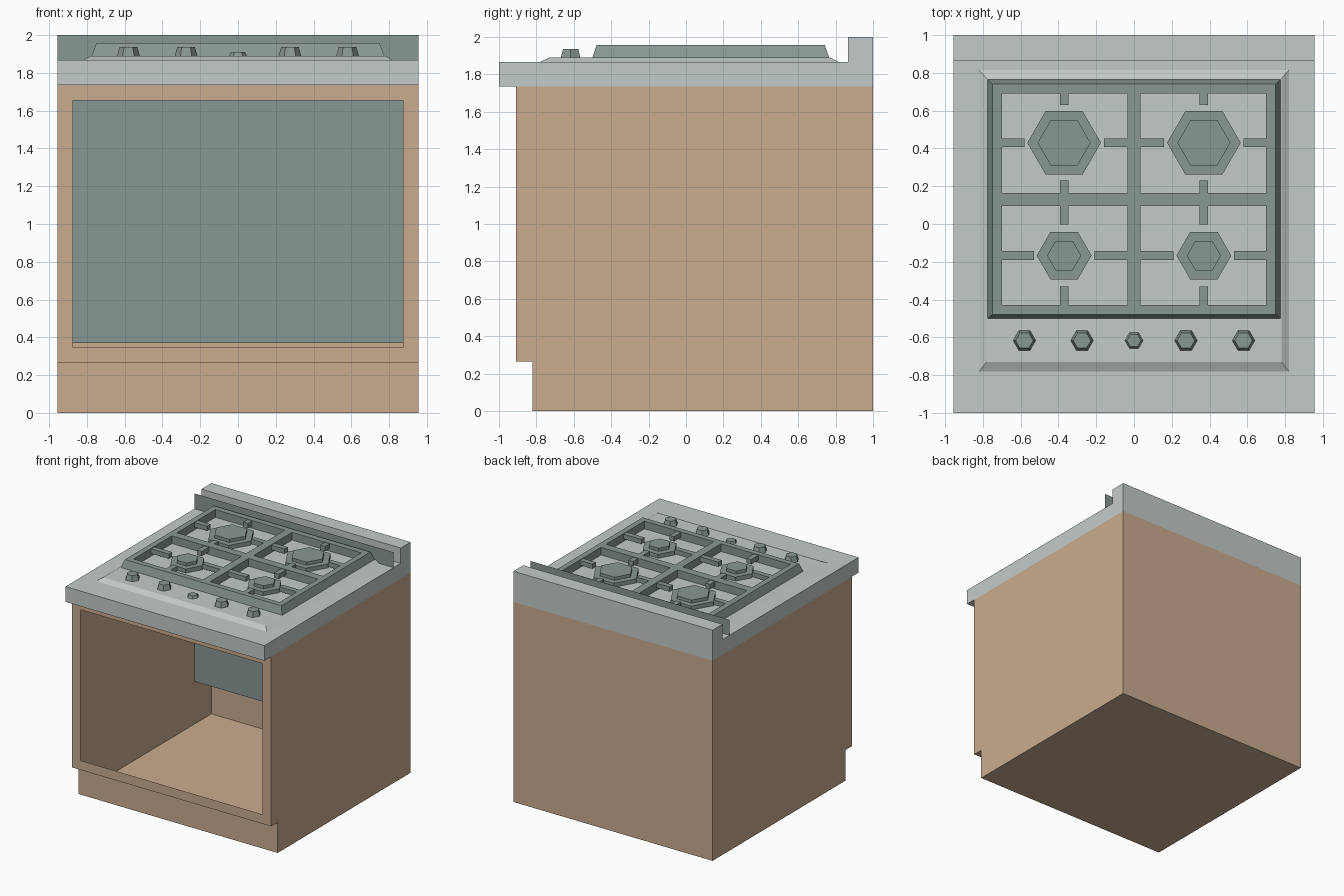
import bpy
import bmesh
from math import cos, sin, pi

cube = bpy.data.objects.get("Cube")
if cube:
    bpy.data.objects.remove(cube)


def material(name, color):
    mat = bpy.data.materials.new(name)
    mat.use_nodes = True
    mat.diffuse_color = (*color, 1)
    mat.node_tree.nodes["Principled BSDF"].inputs["Base Color"].default_value = (*color, 1)
    return mat


wood = material("tan wood", (0.59, 0.415, 0.275))
steel = material("light steel", (0.55, 0.595, 0.59))
iron = material("grey green iron", (0.25, 0.31, 0.30))


def finish(name, bm, mat, fix_normals=True):
    if fix_normals:
        bmesh.ops.recalc_face_normals(bm, faces=bm.faces)
    mesh = bpy.data.meshes.new(name)
    bm.to_mesh(mesh)
    bm.free()
    mesh.materials.append(mat)
    obj = bpy.data.objects.new(name, mesh)
    bpy.context.collection.objects.link(obj)
    return obj


def rect(x0, x1, y0, y1, z):
    return [(x0, y0, z), (x1, y0, z), (x1, y1, z), (x0, y1, z)]


def hexagon(x, y, r, z):
    return [(x + r * cos(i * pi / 3), y + r * sin(i * pi / 3), z) for i in range(6)]


def loft(bm, loops, caps=True):
    """Bridge successive loops with quads, closing the last one on top."""
    rings = [[bm.verts.new(p) for p in loop] for loop in loops]
    for a, b in zip(rings, rings[1:]):
        for i in range(len(a)):
            j = (i + 1) % len(a)
            bm.faces.new((a[i], a[j], b[j], b[i]))
    if caps:
        bm.faces.new(rings[-1])
        bm.faces.new(rings[0][::-1])


def box(bm, x0, x1, y0, y1, z0, z1):
    loft(bm, [rect(x0, x1, y0, y1, z0), rect(x0, x1, y0, y1, z1)])


HALF = 0.955      # half width of the body
COUNTER = 1.735   # underside of the countertop
DECK = 1.89       # raised cooking surface


def shell(bm, profile):
    """Sweep an open (y, z) profile across the width and close both sides."""
    left = [bm.verts.new((-HALF, y, z)) for y, z in profile]
    right = [bm.verts.new((HALF, y, z)) for y, z in profile]
    walls = [bm.faces.new((left[i], left[i + 1], right[i + 1], right[i]))
             for i in range(len(profile) - 1)]
    bm.faces.new(left)
    bm.faces.new(right[::-1])
    return walls


# Hollow cabinet with toe kick and framed front opening
bm = bmesh.new()
walls = shell(bm, [(1, COUNTER), (1, 0), (-0.82, 0), (-0.82, 0.265),
                   (-0.91, 0.265), (-0.91, COUNTER)])
bmesh.ops.recalc_face_normals(bm, faces=bm.faces)
bmesh.ops.inset_individual(bm, faces=[walls[-1]], thickness=0.115)
bmesh.ops.delete(bm, geom=[walls[-1]], context="FACES")
finish("cabinet", bm, wood, False)

# Countertop with overhang and rear upstand
bm = bmesh.new()
shell(bm, [(-0.91, COUNTER), (-1, COUNTER), (-1, 1.867), (0.865, 1.867),
           (0.865, 2), (1, 2), (1, COUNTER)])
finish("countertop", bm, steel)

# Thin upright panel behind the opening
bm = bmesh.new()
corners = [(-HALF, 0.37), (HALF, 0.37), (HALF, 2), (-HALF, 2)]
bm.faces.new([bm.verts.new((x, 0.767, z)) for x, z in corners])
finish("back_panel", bm, iron, False)

# Raised cooktop deck
bm = bmesh.new()
loft(bm, [rect(-0.82, 0.82, -0.78, 0.815, 1.867), rect(-0.78, 0.78, -0.73, 0.77, DECK)])
finish("cooktop_deck", bm, steel)

# Grate: sloped outer frame, centre bar and cross bars
bm = bmesh.new()
TOP = 1.957
inner = (-0.70, 0.70, -0.43, 0.69)
loft(bm, [rect(-0.775, 0.775, -0.5, 0.765, DECK), rect(-0.75, 0.75, -0.478, 0.742, TOP),
          rect(*inner, TOP), rect(*inner, DECK)], caps=False)
box(bm, -0.035, 0.035, -0.43, 0.69, DECK, TOP)
for x0, x1 in ((-0.70, -0.035), (0.035, 0.70)):
    box(bm, x0, x1, 0.095, 0.165, DECK, TOP)
finish("grate_frame", bm, iron)

# Short fingers reaching from the grate towards each burner
fingers = bmesh.new()
burners = bmesh.new()
BX = 0.37
for side in (-1, 1):
    for cy, y0, y1, gap_x, gap_y, r, cap in (
            (0.43, 0.165, 0.69, 0.21, 0.2, 0.195, 0.14),
            (-0.167, -0.43, 0.095, 0.16, 0.165, 0.145, 0.09)):
        cx = side * BX
        for x0, x1 in ((0.035, BX - gap_x), (BX + gap_x, 0.70)):
            a, b = sorted((side * x0, side * x1))
            box(fingers, a, b, cy - 0.023, cy + 0.023, 1.912, 1.953)
        for b0, b1 in ((y0, cy - gap_y), (cy + gap_y, y1)):
            box(fingers, cx - 0.023, cx + 0.023, b0, b1, 1.912, 1.953)
        # Stepped hexagonal burner
        loft(burners, [hexagon(cx, cy, r, DECK), hexagon(cx, cy, r, 1.925),
                       hexagon(cx, cy, cap, 1.925), hexagon(cx, cy, cap, 1.952)])
finish("grate_fingers", fingers, iron)
finish("burners", burners, iron)

# Row of tapered control knobs, the middle one smaller
bm = bmesh.new()
for x in (-0.58, -0.275, 0, 0.275, 0.58):
    r, top = (0.06, 1.936) if x else (0.048, 1.91)
    loft(bm, [hexagon(x, -0.617, r, DECK), hexagon(x, -0.617, r * 0.78, top)])
finish("control_knobs", bm, iron)
